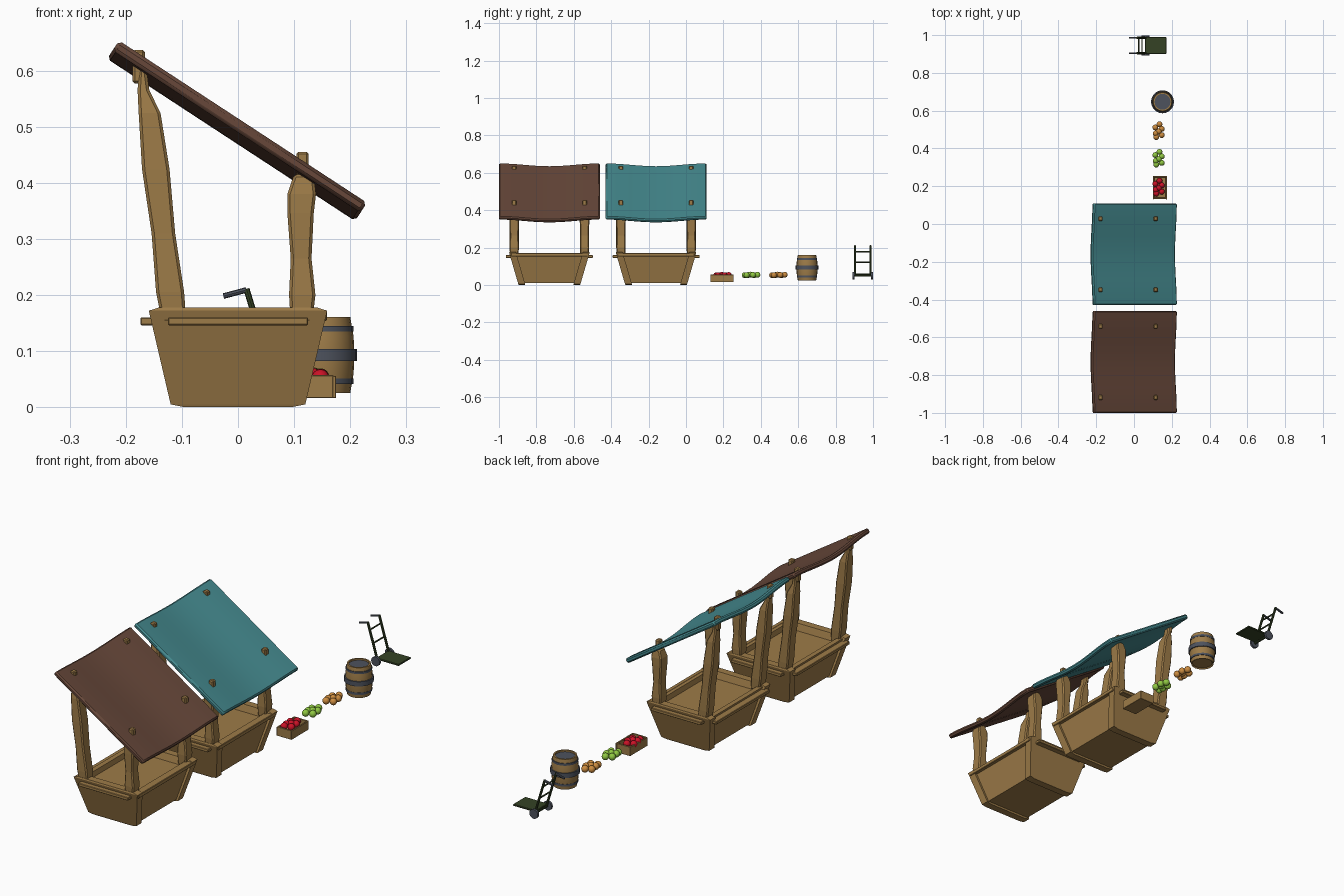
import bpy, bmesh, math
from mathutils import Matrix, Vector

if "Cube" in bpy.data.objects:
    bpy.data.objects.remove(bpy.data.objects["Cube"], do_unlink=True)


def material(name, r, g, b):
    m = bpy.data.materials.new(name)
    m.use_nodes = True
    m.diffuse_color = (r, g, b, 1)
    m.node_tree.nodes["Principled BSDF"].inputs["Base Color"].default_value = (r, g, b, 1)
    return m


WOOD = material("wood", 0.34, 0.20, 0.065)
BROWN = material("brown cloth", 0.135, 0.064, 0.042)
TEAL = material("teal cloth", 0.058, 0.25, 0.27)
SLATE = material("slate metal", 0.075, 0.085, 0.11)
DARK_GREEN = material("dark green paint", 0.035, 0.055, 0.018)
RED = material("red fruit", 0.60, 0.006, 0.02)
LIME = material("lime fruit", 0.28, 0.58, 0.055)
ORANGE = material("orange fruit", 0.60, 0.26, 0.05)


def finish(bm, name, mat, y=0, bevel=0, smooth=False):
    bmesh.ops.recalc_face_normals(bm, faces=bm.faces)
    me = bpy.data.meshes.new(name)
    bm.to_mesh(me)
    bm.free()
    me.materials.append(mat)
    if smooth:
        me.shade_smooth()
        me.set_sharp_from_angle(angle=math.radians(35))
    ob = bpy.data.objects.new(name, me)
    ob.location.y = y
    bpy.context.collection.objects.link(ob)
    if bevel:
        mod = ob.modifiers.new("soft edges", 'BEVEL')
        mod.width = bevel
        mod.segments = 1
        mod.limit_method = 'ANGLE'
        mod.angle_limit = math.radians(40)
    return ob


def loft(name, sections, mat, y=0, bevel=0):
    """Stack of rectangles, each (z, x0, x1, y0, y1)."""
    bm = bmesh.new()
    rings = [[bm.verts.new(p) for p in ((x0, y0, z), (x1, y0, z), (x1, y1, z), (x0, y1, z))]
             for z, x0, x1, y0, y1 in sections]
    bm.faces.new(rings[0])
    bm.faces.new(rings[-1])
    for a, b in zip(rings, rings[1:]):
        for i in range(4):
            j = (i + 1) % 4
            bm.faces.new((a[i], a[j], b[j], b[i]))
    return finish(bm, name, mat, y, bevel)


def box(name, x, y, z, mat, at=0, bevel=0.002):
    return loft(name, [(z[0], *x, *y), (z[1], *x, *y)], mat, at, bevel)


def lathe(name, profile, x, y, mat, sides=20):
    bm = bmesh.new()
    verts = [bm.verts.new((r, 0, z)) for r, z in profile]
    edges = [bm.edges.new(pair) for pair in zip(verts, verts[1:])]
    bmesh.ops.spin(bm, geom=verts + edges, cent=(0, 0, 0), axis=(0, 0, 1),
                   angle=math.tau, steps=sides)
    bmesh.ops.remove_doubles(bm, verts=bm.verts, dist=0.0002)
    bmesh.ops.translate(bm, verts=bm.verts, vec=(x, 0, 0))
    return finish(bm, name, mat, y, smooth=True)


def rod(name, a, b, r, mat, sides=8):
    a, b = Vector(a), Vector(b)
    turn = (b - a).to_track_quat('Z', 'Y').to_matrix().to_4x4()
    bm = bmesh.new()
    bmesh.ops.create_cone(bm, cap_ends=True, segments=sides, radius1=r, radius2=r,
                          depth=(b - a).length,
                          matrix=Matrix.Translation((a + b) / 2) @ turn)
    return finish(bm, name, mat, smooth=True)


def roof(name, y, mat):
    half_u, half_v, sag, thick = 0.264, 0.2695, 0.018, 0.021
    bm = bmesh.new()
    bmesh.ops.create_grid(bm, x_segments=1, y_segments=12, size=1)
    for v in bm.verts:
        dip = sag * (1 + math.cos(math.pi * v.co.y)) / 2
        v.co = (v.co.x * half_u, v.co.y * half_v, -dip)
    # extrude downwards into a slab
    ext = bmesh.ops.extrude_face_region(bm, geom=bm.faces[:], use_keep_orig=True)
    low = [g for g in ext["geom"] if isinstance(g, bmesh.types.BMVert)]
    bmesh.ops.translate(bm, verts=low, vec=(0, 0, -thick))
    slope = math.atan(0.654)
    bm.transform(Matrix.Translation((0.009, 0, 0.509)) @ Matrix.Rotation(slope, 4, 'Y'))
    finish(bm, name, mat, y, bevel=0.006, smooth=True)


# Posts: (z, x0, x1, half depth)
TALL_POST = [(0.15, -0.135, -0.092, 0.022), (0.205, -0.146, -0.096, 0.025),
             (0.31, -0.154, -0.112, 0.025), (0.424, -0.171, -0.122, 0.027),
             (0.524, -0.177, -0.138, 0.025), (0.565, -0.179, -0.158, 0.018),
             (0.61, -0.176, -0.164, 0.013)]
SHORT_POST = [(0.15, 0.094, 0.132, 0.022), (0.2, 0.091, 0.138, 0.025),
              (0.265, 0.094, 0.131, 0.023), (0.346, 0.088, 0.135, 0.026),
              (0.38, 0.088, 0.139, 0.026), (0.415, 0.1, 0.135, 0.02)]


def stall(prefix, y, cloth):
    # sloping basin: end slabs, long panels, counter and floor
    for s, end in ((-1, "front"), (1, "back")):
        loft(f"{prefix}_{end}_slab",
             [(0, -0.095, 0.095, s * 0.13, s * 0.164),
              (0.005, -0.12, 0.12, s * 0.129, s * 0.166),
              (0.172, -0.159, 0.159, s * 0.178, s * 0.215),
              (0.178, -0.14, 0.14, s * 0.18, s * 0.213)], WOOD, y)
        box(f"{prefix}_{end}_rail", (-0.125, 0.125), (s * 0.205, s * 0.233),
            (0.146, 0.16), WOOD, y)
        # corner posts with pegs showing above the roof
        py = s * 0.188
        for kind, post in (("tall", TALL_POST), ("short", SHORT_POST)):
            loft(f"{prefix}_{end}_{kind}_post",
                 [(z, a, b, py - h, py + h) for z, a, b, h in post], WOOD, y, 0.005)
        for kind, x, z in (("tall", -0.177, 0.637), ("short", 0.115, 0.455)):
            box(f"{prefix}_{end}_{kind}_peg", (x - 0.011, x + 0.011),
                (py - 0.012, py + 0.012), (z - 0.06, z), WOOD, y, 0.004)
    for s, side in ((-1, "right"), (1, "left")):
        loft(f"{prefix}_{side}_panel",
             [(0.01, s * 0.09, s * 0.112, -0.14, 0.14),
              (0.17, s * 0.125, s * 0.147, -0.185, 0.185)], WOOD, y)
    box(f"{prefix}_right_rail", (-0.174, -0.14), (-0.19, 0.19), (0.146, 0.16), WOOD, y)
    box(f"{prefix}_left_rail", (0.14, 0.159), (-0.205, 0.205), (0.154, 0.171), WOOD, y)
    box(f"{prefix}_counter", (-0.137, 0.137), (-0.183, 0.183), (0.135, 0.148), WOOD, y, 0)
    box(f"{prefix}_floor", (-0.1, 0.1), (-0.14, 0.14), (0.01, 0.02), WOOD, y, 0)
    roof(f"{prefix}_roof", y, cloth)


stall("front_stall", -0.7305, BROWN)
stall("back_stall", -0.16, TEAL)

# Fruit piles
PILE = [(0.004, 0.036, 0.002), (-0.018, 0.019, 0), (0.016, 0.012, 0.001),
        (-0.016, -0.012, 0.001), (0.001, -0.002, 0.003), (0.016, -0.022, 0),
        (-0.013, -0.032, 0)]


def fruit_pile(name, y, z, mat):
    for i, (dx, dy, dz) in enumerate(PILE):
        bm = bmesh.new()
        bmesh.ops.create_uvsphere(bm, u_segments=12, v_segments=8, radius=0.0155,
                                  matrix=Matrix.Translation((0.131 + dx, dy, z + dz)))
        finish(bm, f"{name}_{i + 1}", mat, y, smooth=True)


fruit_pile("red_fruit", 0.193, 0.052, RED)
fruit_pile("lime_fruit", 0.346, 0.053, LIME)
fruit_pile("orange_fruit", 0.492, 0.053, ORANGE)

# Crate
box("crate_base", (0.102, 0.174), (-0.058, 0.058), (0.016, 0.03), WOOD, 0.193, 0)
for s, a, b in ((-1, "right", "front"), (1, "left", "back")):
    box(f"crate_{a}_board", (0.138 + s * 0.03, 0.138 + s * 0.037), (-0.062, 0.062),
        (0.016, 0.056), WOOD, 0.193, 0.001)
    box(f"crate_{b}_board", (0.106, 0.17), (s * 0.054, s * 0.061),
        (0.016, 0.057), WOOD, 0.193, 0.001)

# Barrel with hoops and lid
BX, BY = 0.151, 0.647
lathe("barrel_body", [(0, 0.03), (0.043, 0.03), (0.049, 0.025), (0.055, 0.06),
                      (0.0565, 0.093), (0.055, 0.126), (0.049, 0.161),
                      (0.042, 0.161), (0.042, 0.15), (0, 0.15)], BX, BY, WOOD)
lathe("barrel_lid", [(0, 0.154), (0.0425, 0.154), (0.0425, 0.148), (0, 0.148)], BX, BY, SLATE)
for name, r, z, h in (("lower", 0.0545, 0.046, 0.005), ("middle", 0.061, 0.093, 0.0105),
                      ("upper", 0.0545, 0.14, 0.005)):
    lathe(f"barrel_{name}_hoop", [(r - 0.008, z - h), (r, z - h), (r, z + h),
                                  (r - 0.008, z + h), (r - 0.008, z - h)], BX, BY, SLATE)

# Hand cart
CY = 0.945
box("cart_plate", (0.058, 0.172), (-0.044, 0.044), (0.054, 0.062), DARK_GREEN, CY)
rod("cart_axle", (0.062, CY - 0.045, 0.05), (0.062, CY + 0.045, 0.05), 0.005, DARK_GREEN)
for s, side in ((-1, "front"), (1, "back")):
    y = CY + s * 0.041
    rod(f"cart_{side}_upright", (0.064, y, 0.05), (0.015, y, 0.211), 0.0055, DARK_GREEN)
    rod(f"cart_{side}_handle", (0.015, y, 0.209), (-0.026, y, 0.198), 0.005, SLATE)
    rod(f"cart_{side}_wheel", (0.062, CY + s * 0.044, 0.05), (0.062, CY + s * 0.054, 0.05),
        0.021, SLATE, 16)
for name, x, z in (("lower", 0.042, 0.122), ("upper", 0.025, 0.178)):
    rod(f"cart_{name}_crossbar", (x, CY - 0.041, z), (x, CY + 0.041, z), 0.0035, DARK_GREEN)
